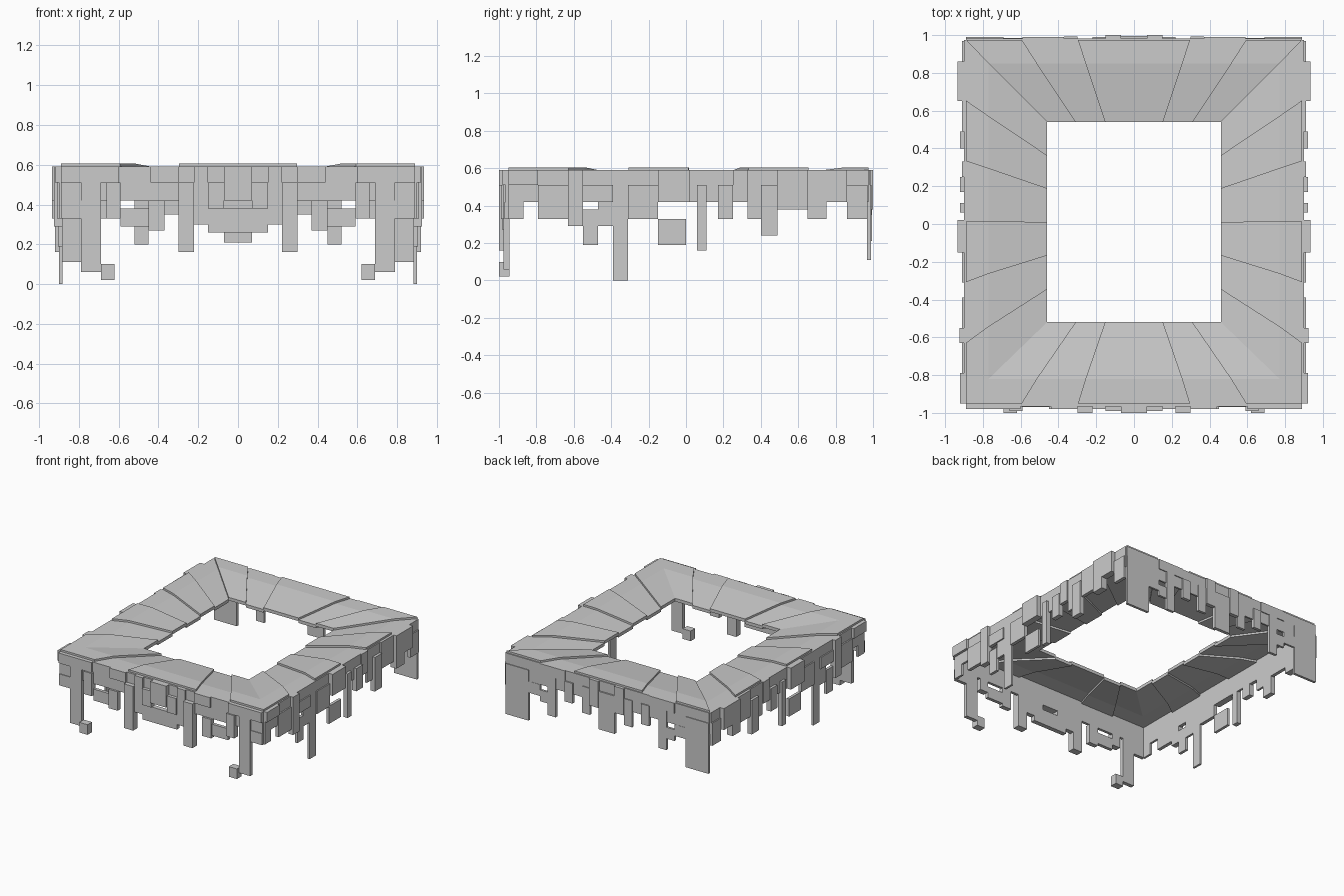
import bpy
import bmesh
from mathutils import Vector

old = bpy.data.objects.get("Cube")
if old:
    bpy.data.objects.remove(old, do_unlink=True)

grey = bpy.data.materials.new("plain_grey")
grey.use_nodes = True
colour = (0.6, 0.6, 0.6, 1)
grey.diffuse_color = colour
grey.node_tree.nodes["Principled BSDF"].inputs["Base Color"].default_value = colour

# Frame outlines as (half width, front y, back y)
OUTER = (.89, -.95, .975)
MIDDLE = (.77, -.82, .85)
INNER = (.46, -.52, .54)
TOP, BAND = .59, .42


def finish(name, bm):
    bmesh.ops.recalc_face_normals(bm, faces=bm.faces)
    mesh = bpy.data.meshes.new(name)
    bm.to_mesh(mesh)
    bm.free()
    mesh.materials.append(grey)
    obj = bpy.data.objects.new(name, mesh)
    bpy.context.collection.objects.link(obj)
    return obj


def add_box(bm, low, high):
    low, high = Vector(low), Vector(high)
    cube = bmesh.ops.create_cube(bm, size=1)["verts"]
    for v in cube:
        v.co = (low + high) / 2 + v.co * (high - low)


def mirrored(bm):
    """Copy the half model across x = 0."""
    dup = bmesh.ops.duplicate(bm, geom=bm.verts[:] + bm.edges[:] + bm.faces[:])
    for v in dup["geom"]:
        if isinstance(v, bmesh.types.BMVert):
            v.co.x *= -1


def corners(ring):
    w, front, back = ring
    return [Vector(p) for p in ((-w, front, 0), (w, front, 0), (w, back, 0), (-w, back, 0))]


def roof_panels(name, first, second, cuts):
    """Overlapping panels, every second one slightly higher."""
    bm = bmesh.new()
    for i, (f0, f1) in enumerate(zip(cuts, cuts[1:])):
        lift = .015 if i % 2 == 0 else 0
        rows = []
        for ring, height in ((OUTER, TOP), (MIDDLE, TOP), (INNER, .55)):
            c = corners(ring)
            row = []
            for f in (f0, f1):
                p = c[first].lerp(c[second], f)
                row += [bm.verts.new((p.x, p.y, height + lift - d)) for d in (0, .025)]
            rows.append(row)
        for r, s in zip(rows, rows[1:]):
            for a, b in ((0, 2), (2, 3), (3, 1), (1, 0)):
                bm.faces.new((r[a], r[b], s[b], s[a]))
        for r in (rows[0], rows[-1]):
            bm.faces.new((r[0], r[2], r[3], r[1]))
    finish(name, bm)


even = [i / 6 for i in range(7)]
wide = [f for f in even if f != .5]
roof_panels("front_roof_panels", 0, 1, wide)
roof_panels("right_roof_panels", 1, 2, even)
roof_panels("back_roof_panels", 3, 2, wide)
roof_panels("left_roof_panels", 0, 3, even)


def end_wall(name, face, sign, patches):
    """Front or back: patches are (x start, x end, bottom, top, stand-out)."""
    bm = bmesh.new()
    for a, b, bottom, top, out in patches:
        ys = sorted((face - sign * .006, face + sign * out))
        add_box(bm, (a, ys[0], bottom), (b, ys[1], top))
    mirrored(bm)
    finish(name, bm)


def side_walls(name, patches):
    """Both sides: patches are (y start, y end, bottom, top, stand-out)."""
    bm = bmesh.new()
    for a, b, bottom, top, out in patches:
        add_box(bm, (.883, a, bottom), (.89 + out, b, top))
    mirrored(bm)
    finish(name, bm)


# Front: wall band, patchwork and hanging pieces
end_wall("front_wall", -.95, -1, [
    (0, .89, BAND, TOP, .015),
    (.6, .89, .51, TOP, .03),
    (.3, .44, .51, TOP, .03),
    (.22, .3, .16, .51, .05),
    (.15, .22, .3, TOP, .03),
    (0, .15, .26, .38, .03),
    (0, .07, BAND, TOP, .05),
    (.07, .15, .38, .51, .04),
    (.37, .45, .27, BAND, .03),
    (.45, .59, .29, .38, .02),
    (.59, .66, .33, .51, .04),
    (.78, .89, .33, BAND, .02)])
end_wall("front_corner_hooks", -.95, -1, [
    (.69, .79, .06, .51, .025),
    (.62, .69, .02, .1, .05)])

# Back: wall band, patchwork and hanging pieces
end_wall("back_wall", .975, 1, [
    (0, .89, BAND, TOP, .008),
    (0, .07, .21, .51, .02),
    (.07, .15, .38, TOP, .025),
    (.15, .22, .3, .51, .015),
    (.3, .37, .35, .51, .018),
    (.45, .52, .2, .51, .015),
    (.52, .59, .29, .38, .012),
    (.37, .59, .51, TOP, .015),
    (.59, .69, .33, BAND, .01),
    (.69, .89, .11, .51, .014)])

# Sides: wall band, patchwork and hanging pieces
side_walls("side_walls", [
    (-.95, .975, BAND, TOP, .01),
    (-.95, -.87, .33, BAND, .01),
    (-.95, -.79, .51, TOP, .03),
    (-.79, -.63, .33, .51, .02),
    (-.63, -.55, .29, TOP, .035),
    (-.55, -.47, .19, .38, .015),
    (-.55, -.39, BAND, .51, .02),
    (-.47, -.39, .29, BAND, .01),
    (-.39, -.31, 0, BAND, .01),
    (-.31, -.15, .33, .51, .02),
    (-.15, 0, .19, .33, .015),
    (-.15, .02, BAND, TOP, .045),
    (.06, .11, .16, .51, .03),
    (.17, .25, .33, .51, .03),
    (.25, .33, BAND, TOP, .02)])
side_walls("rear_side_patches", [
    (.33, .4, .33, BAND, .01),
    (.4, .49, .24, .51, .03),
    (.49, .65, .38, TOP, .02),
    (.65, .75, .33, TOP, .045),
    (.75, .86, BAND, TOP, .045),
    (.75, .86, BAND, .51, .025),
    (.86, .97, .33, .51, .02)])
